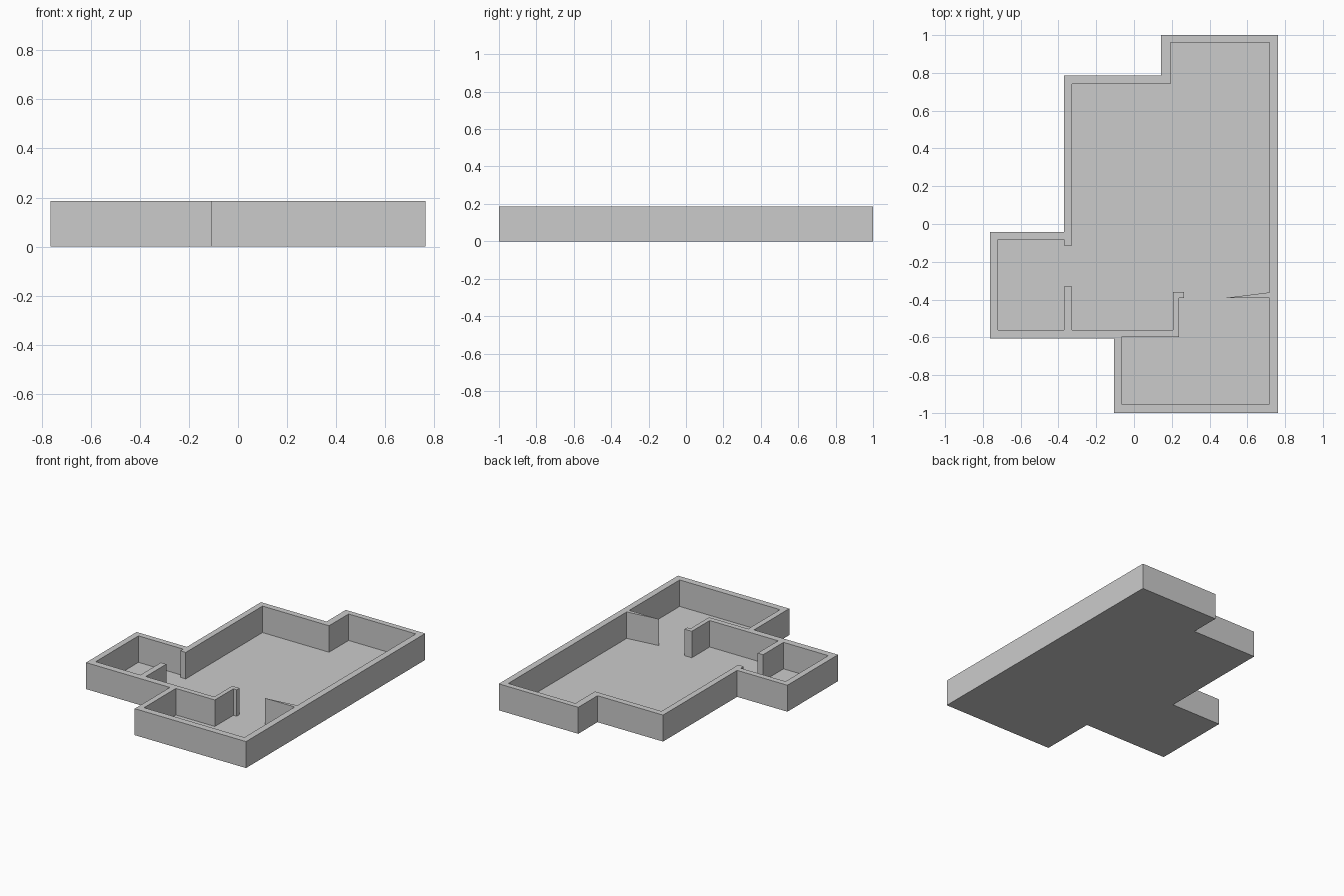
import bpy, bmesh

if "Cube" in bpy.data.objects:
    bpy.data.objects.remove(bpy.data.objects["Cube"])

HEIGHT = 0.187

# Outside outline of the building
OUTER = [(-0.763, -0.042), (-0.37, -0.042), (-0.37, 0.785), (0.142, 0.785),
         (0.142, 1), (0.763, 1), (0.763, -1), (-0.107, -1),
         (-0.107, -0.607), (-0.763, -0.607)]

# Room outline, including wall stubs, the return wall and the wedge-shaped door
INNER = [(-0.72, -0.083), (-0.37, -0.083), (-0.37, -0.115), (-0.328, -0.115),
         (-0.328, 0.742), (0.192, 0.742), (0.192, 0.96), (0.717, 0.96),
         (0.717, -0.362), (0.485, -0.391), (0.717, -0.391), (0.717, -0.953),
         (-0.067, -0.953), (-0.067, -0.598), (0.238, -0.598), (0.238, -0.391),
         (0.264, -0.391), (0.264, -0.36), (0.207, -0.36), (0.207, -0.56),
         (-0.328, -0.56), (-0.328, -0.332), (-0.37, -0.332), (-0.37, -0.56),
         (-0.72, -0.56)]


def add_loop(bm, points):
    verts = [bm.verts.new((x, y, 0)) for x, y in points]
    return [bm.edges.new((a, b)) for a, b in zip(verts, verts[1:] + verts[:1])]


def finish(bm, name):
    mesh = bpy.data.meshes.new(name)
    bm.to_mesh(mesh)
    bm.free()
    obj = bpy.data.objects.new(name, mesh)
    bpy.context.collection.objects.link(obj)
    return obj


# Walls: the ring between both outlines, raised to full height
bm = bmesh.new()
edges = add_loop(bm, OUTER) + add_loop(bm, INNER)
bmesh.ops.triangle_fill(bm, edges=edges, use_beauty=True)
ring = bmesh.ops.extrude_face_region(bm, geom=bm.faces[:], use_keep_orig=True)
top = [v for v in ring["geom"] if isinstance(v, bmesh.types.BMVert)]
bmesh.ops.translate(bm, verts=top, vec=(0, 0, HEIGHT))
bmesh.ops.recalc_face_normals(bm, faces=bm.faces[:])
finish(bm, "walls")

# Floor: a single upward-facing sheet filling the rooms
bm = bmesh.new()
bmesh.ops.triangle_fill(bm, edges=add_loop(bm, INNER), use_beauty=True)
for face in bm.faces:
    face.normal_update()
    if face.normal.z < 0:
        face.normal_flip()
finish(bm, "floor")
